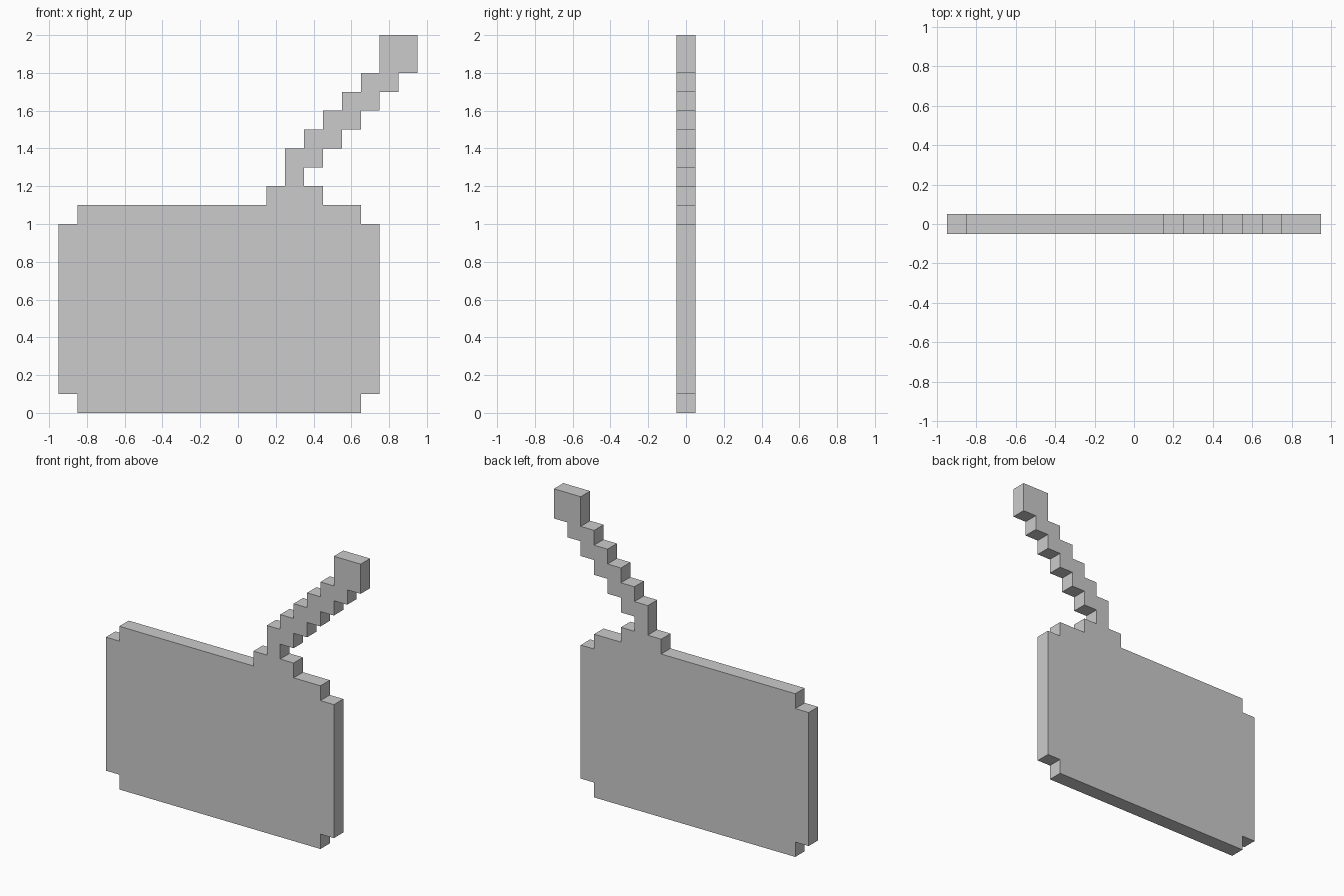
import bpy
import bmesh

if "Cube" in bpy.data.objects:
    bpy.data.objects.remove(bpy.data.objects["Cube"])

HALF_DEPTH = 0.05

# Stepped silhouette as bands: (bottom z, top z, left x, right x)
case = [(0.0, 0.1, -0.85, 0.65),
        (0.1, 1.0, -0.95, 0.75),
        (1.0, 1.1, -0.85, 0.65)]
antenna_base = [(1.1, 1.2, 0.15, 0.45)]
antenna_root = [(1.2, 1.3, 0.25, 0.35)]
antenna_rod = [(1.3 + 0.1 * i, 1.4 + 0.1 * i, 0.25 + 0.1 * i, 0.45 + 0.1 * i)
               for i in range(5)]
antenna_tip = [(1.8, 2.0, 0.75, 0.95)]


def outline(bands):
    """Walk up the right edge and back down the left, skipping straight joins."""
    right = [(r, z) for b, t, l, r in bands for z in (b, t)]
    left = [(l, z) for b, t, l, r in reversed(bands) for z in (t, b)]
    pts = [(round(x, 3), round(z, 3)) for x, z in right + left]
    n = len(pts)
    return [p for i, p in enumerate(pts)
            if not (pts[i - 1][0] == p[0] == pts[(i + 1) % n][0])]


def extruded_plate(name, points):
    bm = bmesh.new()
    face = bm.faces.new([bm.verts.new((x, -HALF_DEPTH, z)) for x, z in points])
    result = bmesh.ops.extrude_face_region(bm, geom=[face], use_keep_orig=True)
    new_verts = [g for g in result["geom"] if isinstance(g, bmesh.types.BMVert)]
    bmesh.ops.translate(bm, vec=(0, 2 * HALF_DEPTH, 0), verts=new_verts)
    bmesh.ops.recalc_face_normals(bm, faces=bm.faces)
    mesh = bpy.data.meshes.new(name)
    bm.to_mesh(mesh)
    bm.free()
    obj = bpy.data.objects.new(name, mesh)
    bpy.context.collection.objects.link(obj)
    return obj


# One continuous pixel-style plate: case with its slanted antenna
extruded_plate("case_with_antenna",
               outline(case + antenna_base + antenna_root + antenna_rod + antenna_tip))
